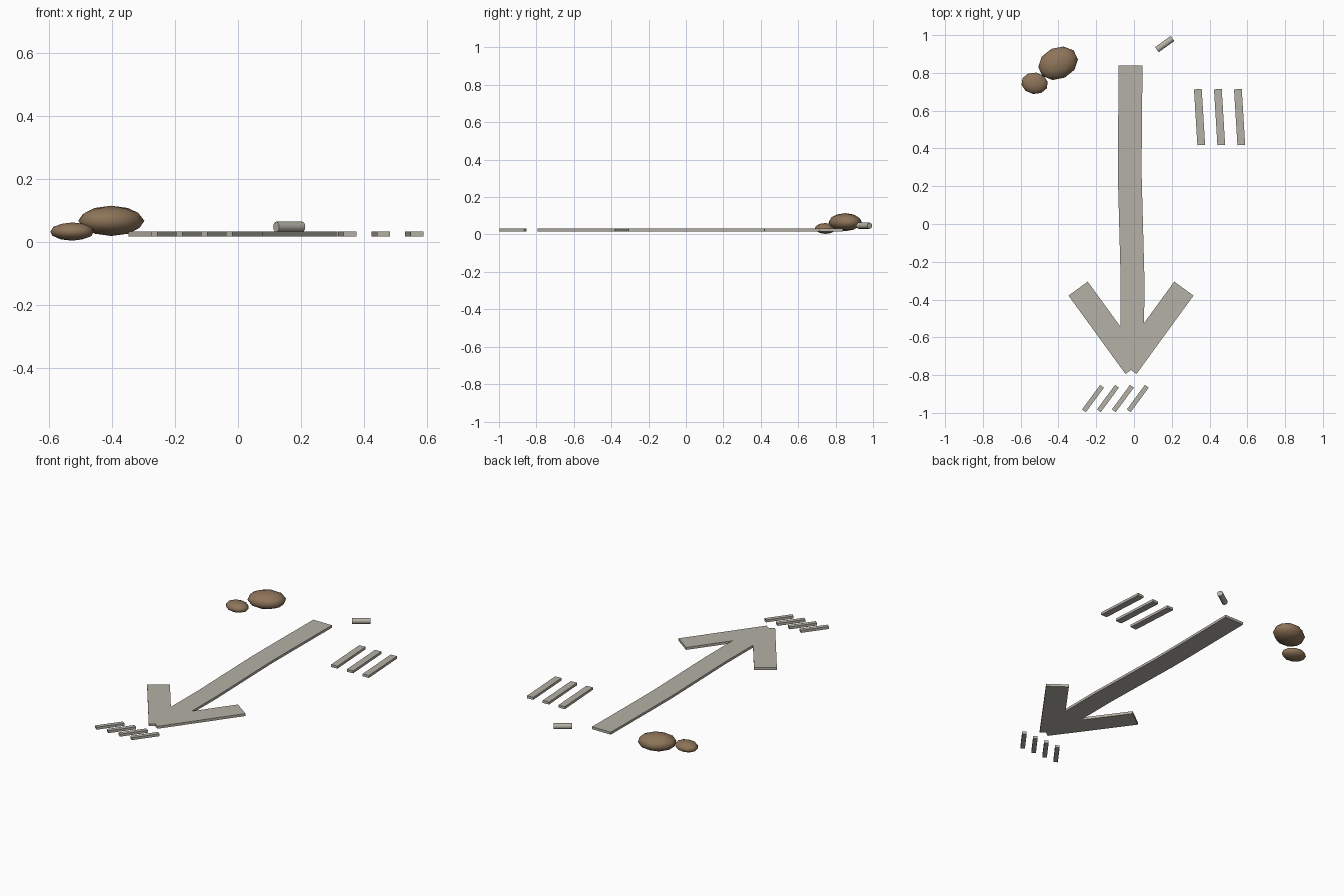
import bpy, bmesh, math
from mathutils import Matrix, Vector

cube = bpy.data.objects.get("Cube")
if cube:
    bpy.data.objects.remove(cube, do_unlink=True)

Z_LOW, Z_HIGH = 0.017, 0.032


def material(name, rgb):
    m = bpy.data.materials.new(name)
    m.use_nodes = True
    m.diffuse_color = (*rgb, 1)
    m.node_tree.nodes["Principled BSDF"].inputs["Base Color"].default_value = (*rgb, 1)
    return m


stone = material("pale grey stone", (0.46, 0.44, 0.38))
brown = material("brown rock", (0.27, 0.175, 0.10))


def add_object(name, bm, mat):
    bmesh.ops.recalc_face_normals(bm, faces=bm.faces)
    mesh = bpy.data.meshes.new(name)
    bm.to_mesh(mesh)
    bm.free()
    mesh.materials.append(mat)
    obj = bpy.data.objects.new(name, mesh)
    bpy.context.collection.objects.link(obj)
    return obj


def plate(name, outline):
    """Flat slab raised from an outline."""
    bm = bmesh.new()
    face = bm.faces.new([bm.verts.new((x, y, Z_LOW)) for x, y in outline])
    top = bmesh.ops.extrude_face_region(bm, geom=[face])["geom"]
    verts = [v for v in top if isinstance(v, bmesh.types.BMVert)]
    bmesh.ops.translate(bm, verts=verts, vec=(0, 0, Z_HIGH - Z_LOW))
    return add_object(name, bm, stone)


def bar(name, start, end, width):
    """Straight slab between two points."""
    a, b = Vector(start), Vector(end)
    d = (b - a).normalized() * width / 2
    side = Vector((-d.y, d.x))
    return plate(name, [a + side, b + side, b - side, a - side])


def smooth(obj, degrees):
    bpy.ops.object.select_all(action="DESELECT")
    obj.select_set(True)
    bpy.context.view_layer.objects.active = obj
    bpy.ops.object.shade_smooth_by_angle(angle=math.radians(degrees))


# Arrow shaft, slightly wavering
path = [(-0.018, 0.84), (-0.022, 0.40), (-0.022, 0.24), (-0.008, -0.28), (-0.010, -0.72)]
half = 0.063
plate("arrow_shaft", [(x - half, y) for x, y in path] +
      [(x + half, y) for x, y in reversed(path)])

# Arrow head barbs, crossing at the tip
for name, s in (("right", -1), ("left", 1)):
    bar(f"arrow_barb_{name}", (-0.016 + s * 0.280, -0.342),
        (-0.016 - s * 0.022, -0.757), 0.126)

# Tally bars beside the shaft
for i in range(3):
    x = 0.338 + 0.106 * i
    bar(f"tally_bar_{i + 1}", (x, 0.714), (x + 0.018, 0.418), 0.041)

# Small slanted bars beyond the tip
for i in range(4):
    x = -0.169 + 0.079 * i
    bar(f"slanted_bar_{i + 1}", (x, -0.859), (x - 0.096, -0.989), 0.025)

# Short roller lying on its side
a, b = Vector((0.121, 0.923, 0.047)), Vector((0.204, 0.982, 0.047))
bm = bmesh.new()
bmesh.ops.create_cone(bm, cap_ends=True, segments=12, radius1=0.0165,
                      radius2=0.0165, depth=(b - a).length)
turn = (b - a).to_track_quat("Z", "Y").to_matrix().to_4x4()
bm.transform(Matrix.Translation((a + b) / 2) @ turn)
smooth(add_object("roller", bm, stone), 40)


# Flattened rocks
def rock(name, centre, size, angle):
    bm = bmesh.new()
    bmesh.ops.create_icosphere(bm, subdivisions=2, radius=1)
    bm.transform(Matrix.Translation(centre) @ Matrix.Rotation(math.radians(angle), 4, "Z")
                 @ Matrix.Diagonal((*size, 1)))
    smooth(add_object(name, bm, brown), 45)


rock("large_rock", (-0.402, 0.851, 0.066), (0.109, 0.084, 0.048), 25)
rock("small_rock", (-0.526, 0.745, 0.032), (0.071, 0.057, 0.029), -8)
